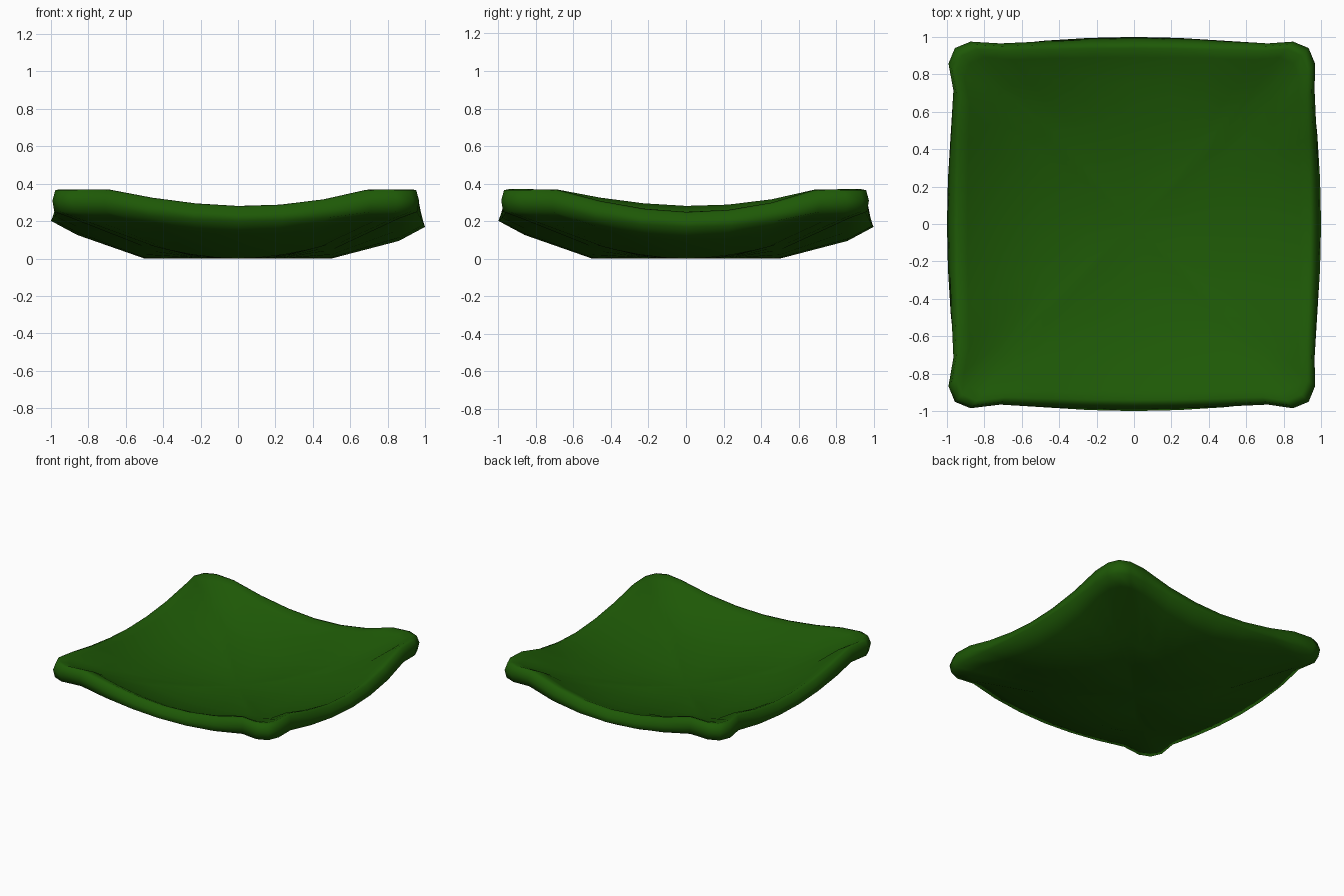
import bpy, bmesh, math

if "Cube" in bpy.data.objects:
    bpy.data.objects.remove(bpy.data.objects["Cube"])

# Unit outline of the rounded square: one side, repeated by rotation
SIDE = [(t, -1.0) for t in (-0.88, -0.74, -0.49, -0.24, 0, 0.24, 0.49, 0.74, 0.88)] + [(0.965, -0.965)]
outline = []
for q in range(4):
    c, s = round(math.cos(q * math.pi / 2)), round(math.sin(q * math.pi / 2))
    for x, y in SIDE:
        outline.append((x * c - y * s, x * s + y * c, abs(x)))

# Cross-section from dish centre over the lip to the underside:
# half-width at mid side, half-width near corner, height at mid side, height at corner
SECTION = [
    (0.25, 0.25, 0.085, 0.10), (0.50, 0.50, 0.12, 0.165), (0.75, 0.74, 0.185, 0.28),
    (0.89, 0.88, 0.24, 0.35), (0.94, 0.925, 0.265, 0.37), (0.965, 0.95, 0.257, 0.365),
    (0.985, 0.965, 0.22, 0.31), (1.00, 0.955, 0.185, 0.25),
    (0.86, 0.86, 0.11, 0.215), (0.50, 0.50, 0.0, 0.075), (0.25, 0.25, 0.0, 0.01),
]

bm = bmesh.new()
rings = []
for r_mid, r_cor, z_mid, z_cor in SECTION:
    rim = r_mid > 0.85
    ring = []
    for x, y, t in outline:
        w = min(1.0, t / (0.75 if rim else 0.965)) ** 1.9
        r = r_mid + (r_cor - r_mid) * w
        z = z_mid + (z_cor - z_mid) * w
        dx = dy = 0.0
        if rim:
            if t > 0.8:          # corners flare out past the pinched sides
                r += 0.015
                dx, dy = -0.012, -0.005
            z -= 0.016 * (x + y) * (1 - w)  # right and back sides sag a little lower
        ring.append(bm.verts.new((x * r + dx, y * r + dy, z)))
    rings.append(ring)

# Skin between rings, then close the centre of the dish and of the base
n = len(outline)
for a, b in zip(rings, rings[1:]):
    for i in range(n):
        j = (i + 1) % n
        bm.faces.new((a[i], b[i], b[j], a[j]))
for ring, z in ((rings[0], 0.075), (rings[-1], 0.0)):
    centre = bm.verts.new((0, 0, z))
    for i in range(n):
        bm.faces.new((ring[i], ring[(i + 1) % n], centre))
bmesh.ops.recalc_face_normals(bm, faces=bm.faces)
for f in bm.faces:
    f.smooth = True

mesh = bpy.data.meshes.new("square_dish")
bm.to_mesh(mesh)
bm.free()
dish = bpy.data.objects.new("square_dish", mesh)
bpy.context.collection.objects.link(dish)

# Dark green glaze
glaze = bpy.data.materials.new("green_glaze")
glaze.diffuse_color = (0.013, 0.1, 0.002, 1)
glaze.use_nodes = True
glaze.node_tree.nodes["Principled BSDF"].inputs["Base Color"].default_value = glaze.diffuse_color
mesh.materials.append(glaze)
